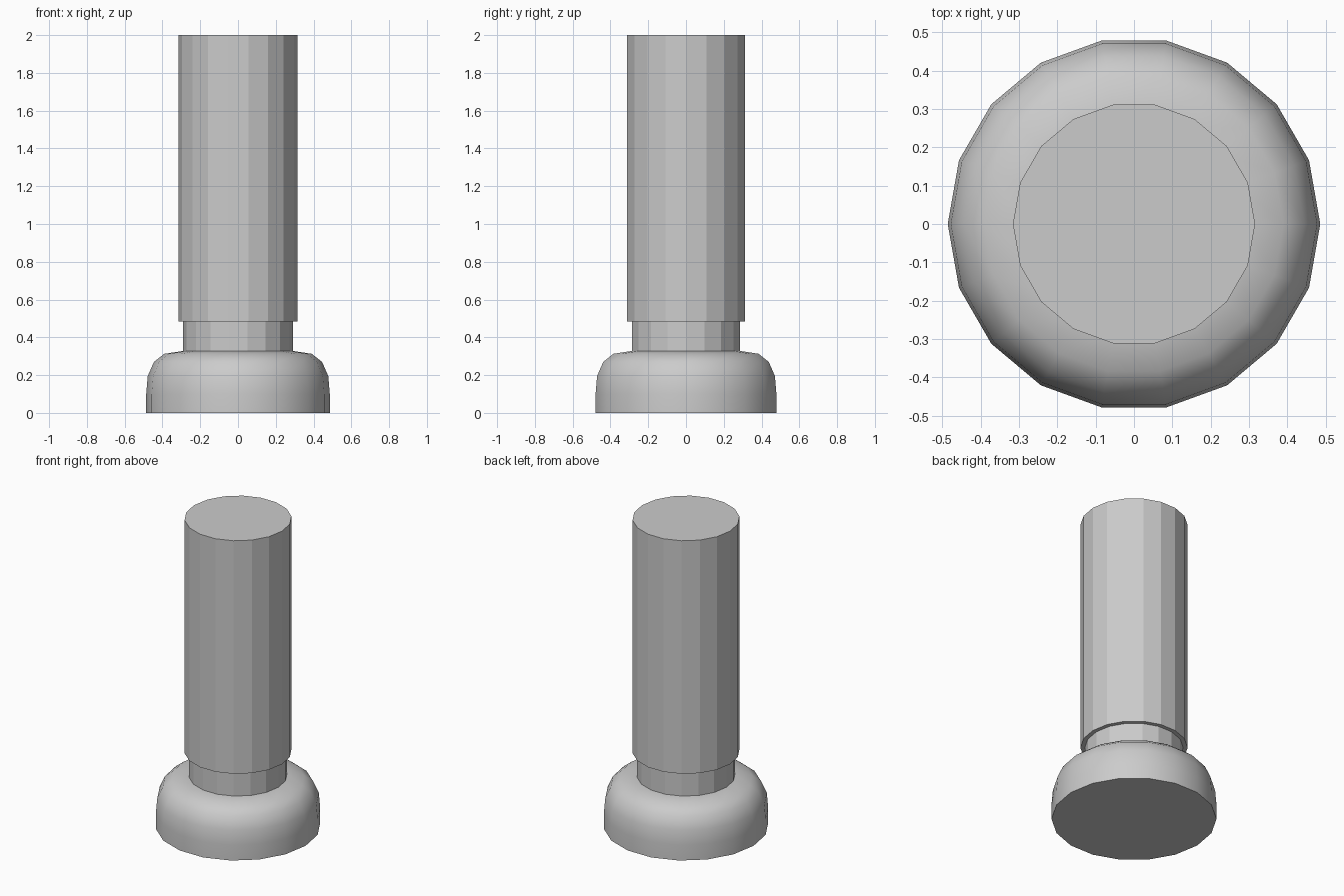
import bpy
import bmesh
from math import cos, sin, tau, radians

if "Cube" in bpy.data.objects:
    bpy.data.objects.remove(bpy.data.objects["Cube"])

SIDES = 18

grey = bpy.data.materials.new("light_grey")
grey.use_nodes = True
colour = (0.6, 0.6, 0.6, 1)
grey.diffuse_color = colour
grey.node_tree.nodes["Principled BSDF"].inputs["Base Color"].default_value = colour


def turned_part(name, profile, smooth=False):
    """Revolve (radius, height) points around z and cap both ends."""
    bm = bmesh.new()
    rings = [[bm.verts.new((r * cos(tau * i / SIDES), r * sin(tau * i / SIDES), z))
              for i in range(SIDES)] for r, z in profile]
    for low, high in zip(rings, rings[1:]):
        for i in range(SIDES):
            j = (i + 1) % SIDES
            bm.faces.new((low[i], low[j], high[j], high[i]))
    bm.faces.new(rings[0][::-1])
    bm.faces.new(rings[-1])
    mesh = bpy.data.meshes.new(name)
    bm.to_mesh(mesh)
    bm.free()
    mesh.materials.append(grey)
    obj = bpy.data.objects.new(name, mesh)
    bpy.context.collection.objects.link(obj)
    if smooth:
        bpy.ops.object.select_all(action="DESELECT")
        obj.select_set(True)
        bpy.context.view_layer.objects.active = obj
        bpy.ops.object.shade_smooth_by_angle(angle=radians(40))
    return obj


# Rounded foot
turned_part("foot", [(0.486, 0), (0.486, 0.1), (0.478, 0.195), (0.445, 0.27),
                     (0.39, 0.313), (0.29, 0.328)], smooth=True)
# Narrow neck
turned_part("neck", [(0.29, 0.32), (0.29, 0.485)])
# Tall faceted shaft
turned_part("shaft", [(0.316, 0.485), (0.316, 2)])
